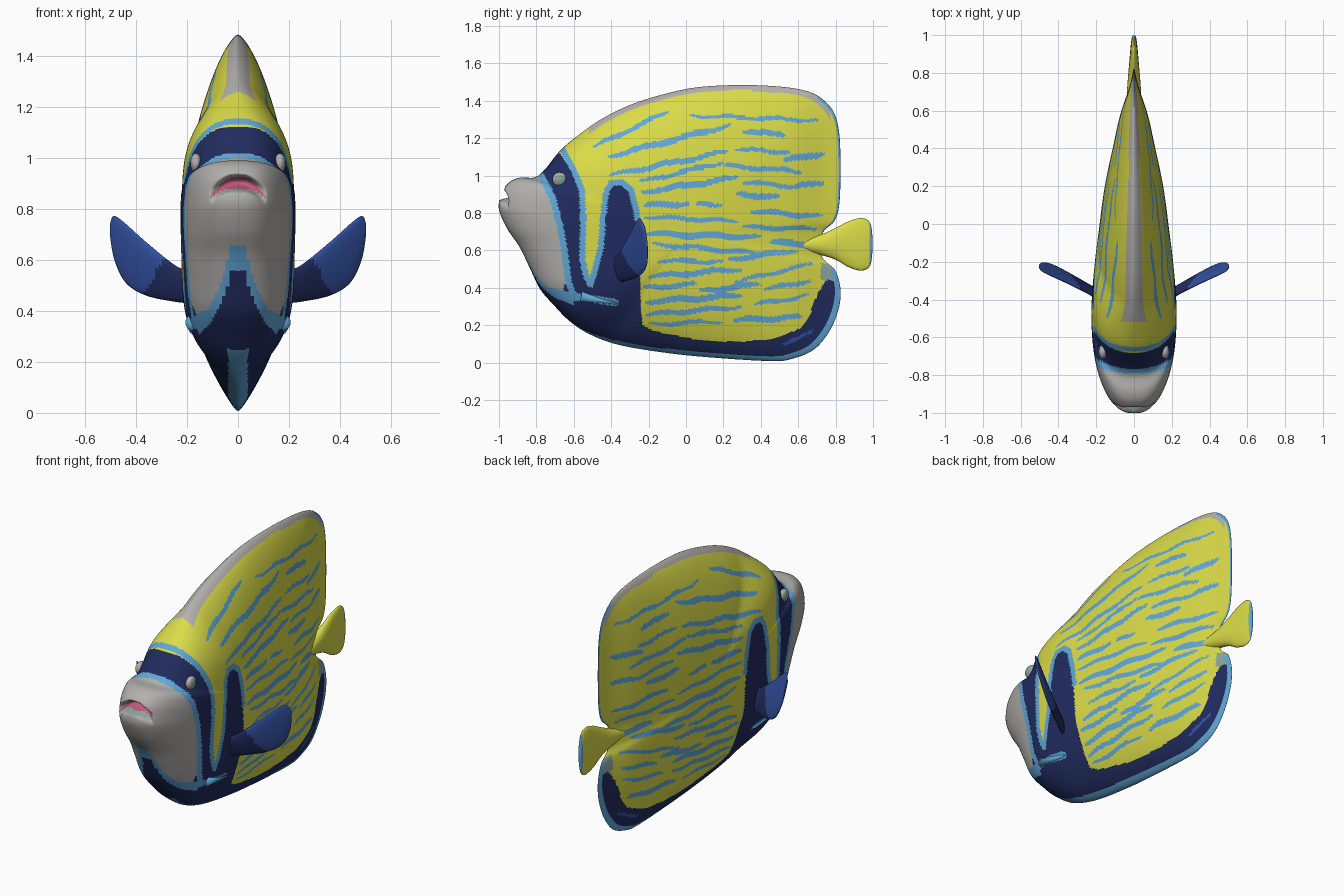
import bpy, bmesh, math
from mathutils import Vector, Matrix

if "Cube" in bpy.data.objects:
    bpy.data.objects.remove(bpy.data.objects["Cube"])

COLOURS = {
    "yellow": (0.70, 0.71, 0.065), "navy": (0.015, 0.025, 0.115),
    "light_blue": (0.12, 0.39, 0.69), "pale_grey": (0.45, 0.435, 0.415),
    "royal_blue": (0.034, 0.084, 0.37), "pink": (0.50, 0.10, 0.20),
    "grey_green": (0.26, 0.38, 0.34)}
MATS = []
for name, rgb in COLOURS.items():
    m = bpy.data.materials.new(name)
    m.use_nodes = True
    m.diffuse_color = (*rgb, 1)
    m.node_tree.nodes["Principled BSDF"].inputs["Base Color"].default_value = (*rgb, 1)
    MATS.append(m)
YELLOW, NAVY, BLUE, GREY, ROYAL, PINK, GREEN = range(len(MATS))


def curve(pts, closed=False, n=10):
    """Smooth curve through 2D points."""
    pts = [Vector(p) for p in pts]
    k, out = len(pts), []
    get = (lambda i: pts[i % k]) if closed else (lambda i: pts[max(0, min(k - 1, i))])
    for i in range(k if closed else k - 1):
        a, b, c, d = (get(i + o) for o in (-1, 0, 1, 2))
        for s in range(n):
            t = s / n
            out.append(0.5 * (2 * b + (c - a) * t + (2 * a - 5 * b + 4 * c - d) * t * t
                              + (3 * b - a - 3 * c + d) * t ** 3))
    return out if closed else out + [pts[-1]]


def lookup(samples):
    """Linear interpolation of the second value by the first."""
    s = sorted((p[0], p[1]) for p in samples)

    def f(x):
        if x <= s[0][0]:
            return s[0][1]
        if x >= s[-1][0]:
            return s[-1][1]
        lo, hi = 0, len(s) - 1
        while hi - lo > 1:
            mid = (lo + hi) // 2
            lo, hi = (mid, hi) if s[mid][0] <= x else (lo, mid)
        (xa, ya), (xb, yb) = s[lo], s[hi]
        return ya + (yb - ya) * (x - xa) / max(xb - xa, 1e-9)
    return f


def inside(y, z, poly):
    hit = False
    for (ya, za), (yb, zb) in zip(poly, poly[1:] + poly[:1]):
        if (za > z) != (zb > z) and y < ya + (yb - ya) * (z - za) / (zb - za):
            hit = not hit
    return hit


def near(y, z, line, width):
    for (ya, za), (yb, zb) in zip(line, line[1:]):
        dy, dz = yb - ya, zb - za
        t = max(0, min(1, ((y - ya) * dy + (z - za) * dz) / (dy * dy + dz * dz)))
        if (y - ya - t * dy) ** 2 + (z - za - t * dz) ** 2 < width * width:
            return True
    return False


def finish(name, bm, mirror=True, recalc=True):
    if recalc:
        bmesh.ops.recalc_face_normals(bm, faces=bm.faces)
    me = bpy.data.meshes.new(name)
    for f in bm.faces:
        f.smooth = True
    bm.to_mesh(me)
    bm.free()
    for m in MATS:
        me.materials.append(m)
    ob = bpy.data.objects.new(name, me)
    bpy.context.scene.collection.objects.link(ob)
    if mirror:
        ob.modifiers.new("mirror", "MIRROR").merge_threshold = 0.0001
    return ob


# Side outline (y, z) and body half width along y
MID = 0.7
OUTLINE = [(-.985, .915), (-.965, .945), (-.93, .975), (-.88, .99), (-.81, .99), (-.757, 1.03),
           (-.676, 1.13), (-.596, 1.2), (-.46, 1.297), (-.3, 1.377), (-.115, 1.436), (.07, 1.473),
           (.31, 1.484), (.527, 1.473), (.66, 1.447), (.74, 1.4), (.794, 1.33), (.82, 1.22),
           (.826, 1.035), (.82, .85), (.794, .757), (.735, .7), (.72, .62), (.73, .56),
           (.757, .532), (.8, .49), (.826, .393), (.816, .286), (.767, .168), (.687, .072),
           (.58, .024), (.47, .008), (.18, .024), (-.09, .05), (-.356, .094), (-.516, .152),
           (-.623, .222), (-.7, .3), (-.78, .393), (-.837, .51), (-.89, .618), (-.955, .714),
           (-.997, .805), (-1, .86)]
polar = sorted((math.atan2(p.y - MID, p.x) % math.tau, math.hypot(p.x, p.y - MID))
               for p in curve(OUTLINE, True))
polar = [(polar[-1][0] - math.tau, polar[-1][1])] + polar + [(polar[0][0] + math.tau, polar[0][1])]
radius = lookup(polar)
half_width = lookup(curve([(-1, .2), (-.9, .215), (-.7, .23), (-.45, .228), (-.2, .207), (0, .182),
                           (.2, .158), (.4, .128), (.6, .1), (.75, .05), (.85, .03)]))


def thickness(a, rho):
    f = max(0, min(1, (-math.cos(a) - .55) / .35))
    f = f * f * (3 - 2 * f)
    bulge = max(0, 1 - rho ** (2.4 + 2 * f)) ** (.65 - .25 * f)
    return half_width(rho * radius(a) * math.cos(a)) * bulge


# Colour areas on the side (y, z)
FACE = [(-1.1, 1.05), (-.79, 1.05), (-.78, .975), (-.725, .875), (-.69, .74), (-.665, .61),
        (-.645, .446), (-.655, .38), (-.76, .4), (-.9, .35), (-1.1, .6)]
EYE_BAND = [(-.77, 1), (-.7, .885), (-.66, .74), (-.634, .58), (-.61, .42), (-.5, .4), (-.545, .46),
            (-.57, .54), (-.565, .75), (-.57, .917), (-.61, 1.02), (-.675, 1.12), (-.8, 1.15)]
BELLY = [(-.43, .9), (-.4, .95), (-.345, .955), (-.3, .917), (-.27, .81), (-.25, .607), (-.243, .34),
         (-.233, .2), (-.17, .168), (.07, .12), (.286, .11), (.473, .13), (.607, .18), (.66, .254),
         (.703, .366), (.746, .436), (.79, .452), (1, .4), (1, -.2), (-.9, -.2), (-.9, .45),
         (-.6, .42), (-.5, .4), (-.46, .53), (-.44, .71)]
FACE_EDGE = [(-.775, 1.0), (-.713, .88), (-.675, .74), (-.65, .6), (-.628, .43), (-.6, .36)]
GILL_EDGE = [(-.74, .385), (-.62, .355), (-.5, .34), (-.38, .322)]
COLLAR = [(-.66, 1.14), (-.6, 1.03), (-.555, .92), (-.55, .75), (-.555, .55), (-.53, .45), (-.51, .42),
          (-.485, .5), (-.455, .62), (-.445, .75), (-.43, .9), (-.4, .96), (-.345, .965),
          (-.295, .925), (-.265, .81), (-.25, .7)]
chest_blue = lookup([(.3, .2), (.36, .19), (.4, .12), (.5, .07), (.6, .04), (.69, 0)])
chest_navy = lookup([(.3, .16), (.35, .11), (.42, .07), (.5, .04), (.6, 0)])
# Stripes: start y, z and end y, z
STRIPES = [(-.5, 1.15, -.09, 1.345), (-.42, 1.1, .24, 1.27), (.02, 1.32, .71, 1.295), (.3, 1.24, .53, 1.215),
           (-.41, 1, .23, 1.13), (.26, 1.14, .56, 1.125), (.52, 1.08, .74, 1.12), (-.25, .965, .2, 1.07),
           (.2, 1.055, .62, 1.02), (-.24, .91, .28, .99), (.3, .965, .6, .94), (.56, .935, .74, .965),
           (-.23, .84, .02, .85), (.05, .845, .19, .845), (.27, .9, .5, .885), (.34, .81, .73, .78),
           (-.23, .78, .28, .755), (-.22, .69, .4, .67), (.3, .725, .7, .715), (-.18, .635, .42, .58),
           (.45, .645, .68, .63), (-.15, .545, .2, .54), (.22, .55, .6, .6), (-.2, .46, .3, .5),
           (.26, .43, .68, .53), (.07, .38, .4, .42), (-.23, .4, .06, .42), (.42, .39, .67, .44),
           (-.22, .325, .3, .36), (.36, .31, .66, .36), (-.22, .255, .3, .3), (.25, .225, .62, .245),
           (-.2, .205, .2, .22)]


def striped(y, z):
    for i, (ya, za, yb, zb) in enumerate(STRIPES):
        if ya < y < yb:
            t = (y - ya) / (yb - ya)
            mid = za + (zb - za) * t + .006 * math.sin(y * 25 + i)
            if abs(z - mid) < (.015 + .003 * math.sin(i * 2.3)) * (4 * t * (1 - t)) ** .3:
                return True
    return False


def mouth(x, z):
    """Height above the arched mouth line, and how open it is there."""
    return z - .905 + 5 * x * x, max(0, 1 - (x / .11) ** 2)


def paint(x, y, z, rho, r):
    gap, wide = mouth(x, z)
    if y < -.8 and wide > 0 and -.03 * wide - .006 < gap < .023 * wide:
        return PINK if gap > -.022 * wide else GREEN
    if z < .5 and y > -.65 and x < .038 and rho > .963:
        return BLUE
    if y > .72 and .44 < z < .53:
        return GREEN
    if y > .7 and z > .7 and rho > .985:
        return BLUE
    if z > 1.2 and -.52 < y < .77 and (1 - rho) * r < (.038 if y > .35 else .028):
        return GREY
    if y < -.6 and .3 < z < .69 and x < chest_blue(z):
        return NAVY if x < chest_navy(z) else BLUE
    if near(y, z, FACE_EDGE, .017) or near(y, z, GILL_EDGE, .02) or near(y, z, COLLAR, .016):
        return BLUE
    if inside(y, z, FACE):
        return GREY
    if near(y, z, [(.53, .1), (.67, .165)], .009):
        return ROYAL
    if inside(y, z, EYE_BAND) or inside(y, z, BELLY):
        return NAVY
    return BLUE if striped(y, z) else YELLOW


# Body: one half as rings around the side centre, mirrored
SEGS, RINGS = 600, 84
angles = [u + .35 * math.sin(u) for u in (math.tau * j / SEGS for j in range(SEGS))]
bm = bmesh.new()
rings = [[bm.verts.new((half_width(0), 0, MID))] * SEGS]
rhos = [1 - (1 - i / RINGS) ** 1.4 for i in range(RINGS + 1)]
for rho in rhos[1:]:
    ring = []
    for a in angles:
        r = radius(a) * rho
        x, y, z = (thickness(a, rho) if rho < 1 else 0), r * math.cos(a), MID + r * math.sin(a)
        gap, wide = mouth(x, z)
        if y < -.8 and wide > 0 and abs(gap) < .034:
            y += .085 * wide * (1 - (gap / .034) ** 2)
        ring.append(bm.verts.new((x, y, z)))
    rings.append(ring)
for i in range(RINGS):
    for j in range(SEGS):
        k = (j + 1) % SEGS
        corners = [rings[i][j], rings[i + 1][j], rings[i + 1][k]] + ([rings[i][k]] if i else [])
        f = bm.faces.new(corners)
        c = f.calc_center_median()
        f.material_index = paint(c.x, c.y, c.z, (rhos[i] + rhos[i + 1]) / 2, radius(angles[j]))
finish("body", bm, recalc=False)


def blade(name, low, high, thick, place, colour, mirror):
    """Fin lofted between a lower and an upper edge, lens shaped across."""
    lows, highs, n = curve(low), curve(high), 12
    bm, loops = bmesh.new(), []
    for i, (lo, hi) in enumerate(zip(lows, highs)):
        u = i / (len(lows) - 1)
        t = thick[0] + (thick[1] - thick[0]) * u
        loops.append([bm.verts.new(place(lo.lerp(hi, (1 - math.cos(math.pi * k / n)) / 2),
                                         t * math.sin(math.pi * k / n))) for k in range(2 * n)])
    for a, b in zip(loops, loops[1:]):
        for k in range(2 * n):
            m = (k + 1) % (2 * n)
            bm.faces.new((a[k], a[m], b[m], b[k]))
    bm.faces.new(loops[0])
    bm.faces.new(loops[-1])
    for f in bm.faces:
        f.material_index = colour(f.calc_center_median())
    finish(name, bm, mirror)


# Tail fin
blade("tail_fin", [(.6, .6), (.72, .575), (.8, .55), (.87, .51), (.94, .492), (.985, .52), (.998, .61)],
      [(.6, .655), (.72, .685), (.8, .72), (.87, .755), (.94, .773), (.985, .745), (.998, .66)],
      (.042, .006), lambda p, t: (t, p.x, p.y), lambda c: BLUE if c.y > .982 else YELLOW, False)

# Pectoral fins
blade("pectoral_fins", [(.17, .43), (.24, .435), (.36, .46), (.44, .51), (.485, .6), (.503, .7)],
      [(.17, .56), (.24, .575), (.36, .67), (.45, .75), (.488, .772), (.503, .74)],
      (.026, .008), lambda p, t: (p.x, -.4 + .66 * (p.x - .2) - .25 * (p.y - .62) + t, p.y),
      lambda c: NAVY if c.x < .29 + .64 * (.6 - c.z) else ROYAL, True)


def surface(y, z):
    a = math.atan2(z - MID, y) % math.tau
    return thickness(a, math.hypot(y, z - MID) / radius(a))


# Eyes
ey, ez = -.676, .98
bm = bmesh.new()
bmesh.ops.create_uvsphere(bm, u_segments=24, v_segments=16, radius=.038,
                          matrix=Matrix.Translation((surface(ey, ez), ey, ez)) @ Matrix.Diagonal((.6, 1, 1, 1)))
for f in bm.faces:
    c = f.calc_center_median()
    f.material_index = GREY if math.hypot(c.y - ey, c.z - ez) > .029 else GREEN
finish("eyes", bm)

# Gill spines
start, end = Vector((surface(-.55, .36) - .01, -.56, .355)), Vector((.183, -.37, .315))
turn = (end - start).to_track_quat("Z", "Y").to_matrix().to_4x4()
bm = bmesh.new()
bmesh.ops.create_cone(bm, cap_ends=True, segments=16, radius1=.03, radius2=.004, depth=(end - start).length,
                      matrix=Matrix.Translation((start + end) / 2) @ turn)
for f in bm.faces:
    f.material_index = BLUE
finish("gill_spines", bm)
